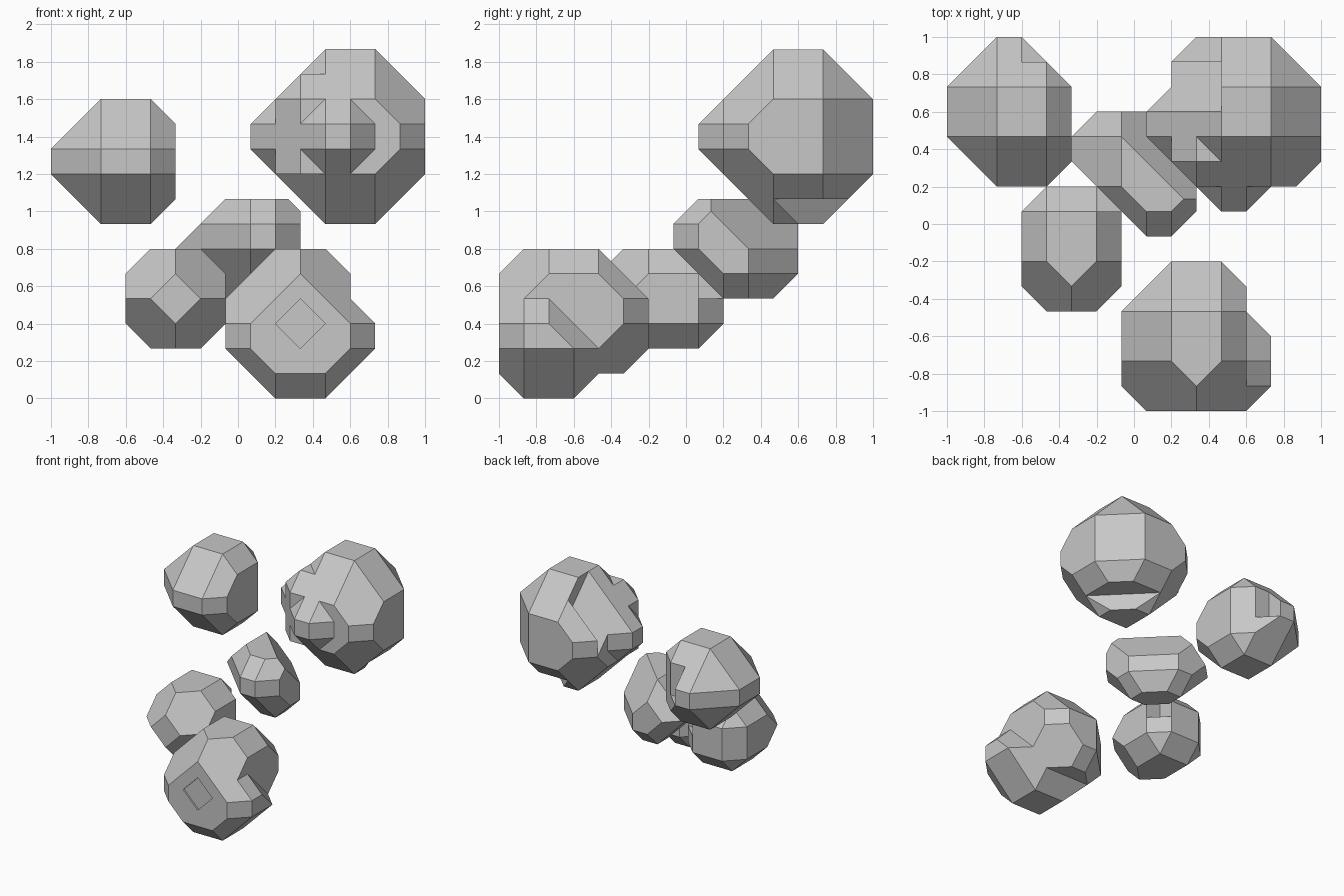
import bpy, bmesh
from itertools import product
from mathutils import Vector

cube = bpy.data.objects.get("Cube")
if cube:
    bpy.data.objects.remove(cube, do_unlink=True)

STEP = 2 / 15  # lattice unit shared by all the rocks

stone = bpy.data.materials.new("stone_grey")
stone.use_nodes = True
stone.diffuse_color = (0.57, 0.57, 0.57, 1)
stone.node_tree.nodes["Principled BSDF"].inputs["Base Color"].default_value = (0.57, 0.57, 0.57, 1)


def box(x, y, z):
    """Corner points of a box given as three (low, high) ranges."""
    return list(product(x, y, z))


def grow(points, r=2):
    """Spread every point along the axes, giving chamfered edges and corners."""
    out = []
    for p in points:
        for axis, sign in product(range(3), (-r, r)):
            q = list(p)
            q[axis] += sign
            out.append(q)
    return out


def hull(points):
    bm = bmesh.new()
    for p in points:
        bm.verts.new(p)
    bmesh.ops.remove_doubles(bm, verts=bm.verts, dist=0.001)
    res = bmesh.ops.convex_hull(bm, input=bm.verts)
    loose = {g for g in res["geom_interior"] + res["geom_unused"]
             if isinstance(g, bmesh.types.BMVert)}
    bmesh.ops.delete(bm, geom=list(loose), context='VERTS')
    return bm


def clip(points, *planes):
    """Keep the part of the hull where normal . p <= distance for each plane."""
    for normal, distance in planes:
        bm = hull(points)
        n = Vector(normal)
        bmesh.ops.bisect_plane(bm, geom=bm.verts[:] + bm.edges[:] + bm.faces[:],
                               plane_co=n * distance / n.length_squared,
                               plane_no=n, clear_outer=True)
        points = [v.co.to_tuple() for v in bm.verts]
        bm.free()
    return points


def rock(name, points):
    bm = hull(points)
    bmesh.ops.dissolve_limit(bm, angle_limit=0.01, verts=bm.verts, edges=bm.edges)
    for v in bm.verts:
        v.co = v.co * STEP - Vector((1, 1, 0))
    bmesh.ops.recalc_face_normals(bm, faces=bm.faces)
    mesh = bpy.data.meshes.new(name)
    bm.to_mesh(mesh)
    bm.free()
    mesh.materials.append(stone)
    ob = bpy.data.objects.new(name, mesh)
    bpy.context.collection.objects.link(ob)
    return ob


def combine(target, other, operation):
    mod = target.modifiers.new(other.name, 'BOOLEAN')
    mod.operation = operation
    mod.solver = 'EXACT'
    mod.object = other
    bpy.context.view_layer.objects.active = target
    bpy.ops.object.modifier_apply(modifier=mod.name)
    bpy.data.objects.remove(other, do_unlink=True)


def add(target, name, points):
    combine(target, rock(name, points), 'UNION')


def bite(target, points):
    combine(target, rock("bite", points), 'DIFFERENCE')


# Upper left rock, trimmed and nicked on its inner back corner
upper = rock("upper_left_rock", clip(grow(box((2, 4), (11, 13), (9, 10))),
                                     ((1, 0, 0), 5), ((1, 1, 0), 18)))
bite(upper, box((3, 6), (14, 17), (9, 13)))

# Large upper rock with knobs in front, on its inner side and between them
pts = grow(box((11, 13), (11, 13), (9, 12)))
for pair in (((14, 9), (15, 10)), ((9, 14), (10, 15))):
    for x, y in pair:
        pts += box((x,), (y,), (10, 11))
large = rock("large_rock", pts)
add(large, "front_knob", grow(box((11, 12), (10,), (10, 11))))
add(large, "side_knob", grow(box((10,), (11, 12), (10, 11))))
corner = box((9,), (10, 11), (9, 12)) + box((10, 11), (9,), (9, 12))
corner += box((10, 11), (10, 11), (13,)) + box((12,), (12,), (9, 12))
add(large, "corner_knob", corner)
# Nicks under its back corner and on its upper back shoulder
bite(large, clip(box((9, 17), (9, 17), (6, 8)), ((-1, -1, 0), -25)))
bite(large, [(x, y, 15 + x - y + up) for x in (8, 11) for y in (12, 14) for up in (0, 4)])

# Middle rock, stretched on the diagonal
pts = grow(box((7,), (10, 11), (6,)) + box((8, 9), (9,), (6, 7)))
pts = clip(pts, ((1, 0, 0), 10), ((0, 1, 0), 12), ((1, 1, 1), 26), ((0, 0, 1), 8))
pts += box((8,), (12,), (5, 6)) + box((10,), (10,), (5, 6)) + [(8, 11, 4), (9, 10, 4)]
rock("middle_rock", pts)

# Lower left rock: pointed front half joined to a boxier back half
pts = grow(box((4, 6), (6, 8), (3, 5)), 1)
for s, t in product((-1, 1), repeat=2):
    for a, b, c in ((0, s, 2 * t), (0, 2 * s, t), (s, 0, 2 * t),
                    (2 * s, 0, t), (s, 2 * t, 0), (2 * s, t, 0)):
        pts.append((5 + a, 6 + b, 4 + c))
lower = rock("lower_left_rock", pts)
bite(lower, box((6, 8), (8, 10), (4, 7)))

# Front rock with a broad flat face, a side knob and a shallow diamond pit
pts = clip(grow(box((9, 11), (2, 4), (2, 4))), ((1, 0, 0), 12), ((1, 1, -1), 14))
pts += [(x, 0, z) for x, z in ((8, 3), (10, 5), (12, 3), (12, 2), (11, 1), (9, 1), (8, 2))]
pts += box((7,), (1,), (2, 3)) + box((9, 11), (1,), (0,)) + [(10, 1, 6)]
front = rock("front_rock", pts)
knob = grow([(11, 1, 2), (11, 1, 3), (11, 2, 3), (11, 3, 2)])
add(front, "front_rock_knob", clip(knob, ((0, -1, 0), 0)))
bite(front, [(10 + dx, y, 3 + dz) for y in (-1, 0.1)
             for dx, dz in ((1, 0), (-1, 0), (0, 1), (0, -1))])
bite(front, [(x, y, z) for x in (6, 14)
             for y, z in ((3, 0), (4, 1), (7, 1), (7, -1), (2, -1))])
